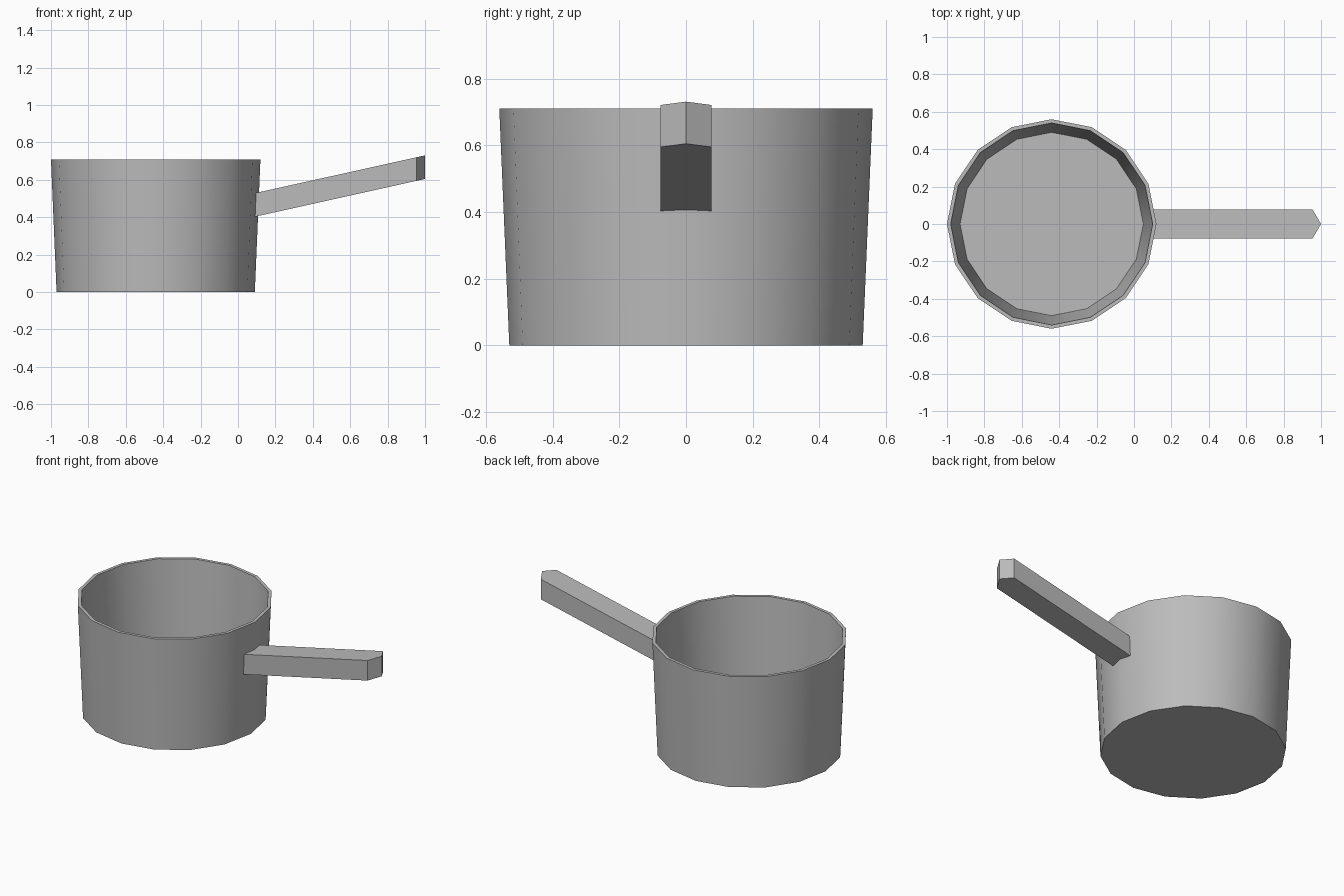
import bpy
import bmesh
from math import cos, sin, pi, radians

cube = bpy.data.objects.get("Cube")
if cube:
    bpy.data.objects.remove(cube, do_unlink=True)

SIDES = 16
POT_X = -0.44

metal = bpy.data.materials.new("grey_metal")
metal.use_nodes = True
GREY = (0.5, 0.5, 0.5, 1)
metal.diffuse_color = GREY
metal.node_tree.nodes["Principled BSDF"].inputs["Base Color"].default_value = GREY


def finish(name, bm):
    """Turn a bmesh into a shaded, coloured object."""
    bmesh.ops.recalc_face_normals(bm, faces=bm.faces)
    mesh = bpy.data.meshes.new(name)
    bm.to_mesh(mesh)
    bm.free()
    mesh.materials.append(metal)
    obj = bpy.data.objects.new(name, mesh)
    bpy.context.collection.objects.link(obj)
    bpy.ops.object.select_all(action="DESELECT")
    obj.select_set(True)
    bpy.context.view_layer.objects.active = obj
    bpy.ops.object.shade_smooth_by_angle(angle=radians(30))
    return obj


def loft(bm, rings):
    """Bridge successive rings of points and cap both ends."""
    loops = [[bm.verts.new(p) for p in ring] for ring in rings]
    for a, b in zip(loops, loops[1:]):
        for i in range(len(a)):
            j = (i + 1) % len(a)
            bm.faces.new((a[i], a[j], b[j], b[i]))
    bm.faces.new(loops[0])
    bm.faces.new(loops[-1])


# Pot: outer wall, rim, inner wall and floor from (radius, height) pairs
profile = [(0.53, 0), (0.56, 0.71), (0.54, 0.71), (0.49, 0.03)]
bm = bmesh.new()
loft(bm, [[(POT_X + r * cos(2 * pi * i / SIDES), r * sin(2 * pi * i / SIDES), z)
           for i in range(SIDES)] for r, z in profile])
finish("pot", bm)

# Handle: sloping bar with a pointed tip, its inner end buried in the wall
outline = [(0.085, -0.077), (0.955, -0.077), (1.0, 0),
           (0.955, 0.077), (0.085, 0.077), (0.1, 0)]


def slope(x, base):
    return base + 0.222 * (x - 0.095)


bm = bmesh.new()
loft(bm, [[(x, y, slope(x, base)) for x, y in outline] for base in (0.404, 0.53)])
finish("handle", bm)
